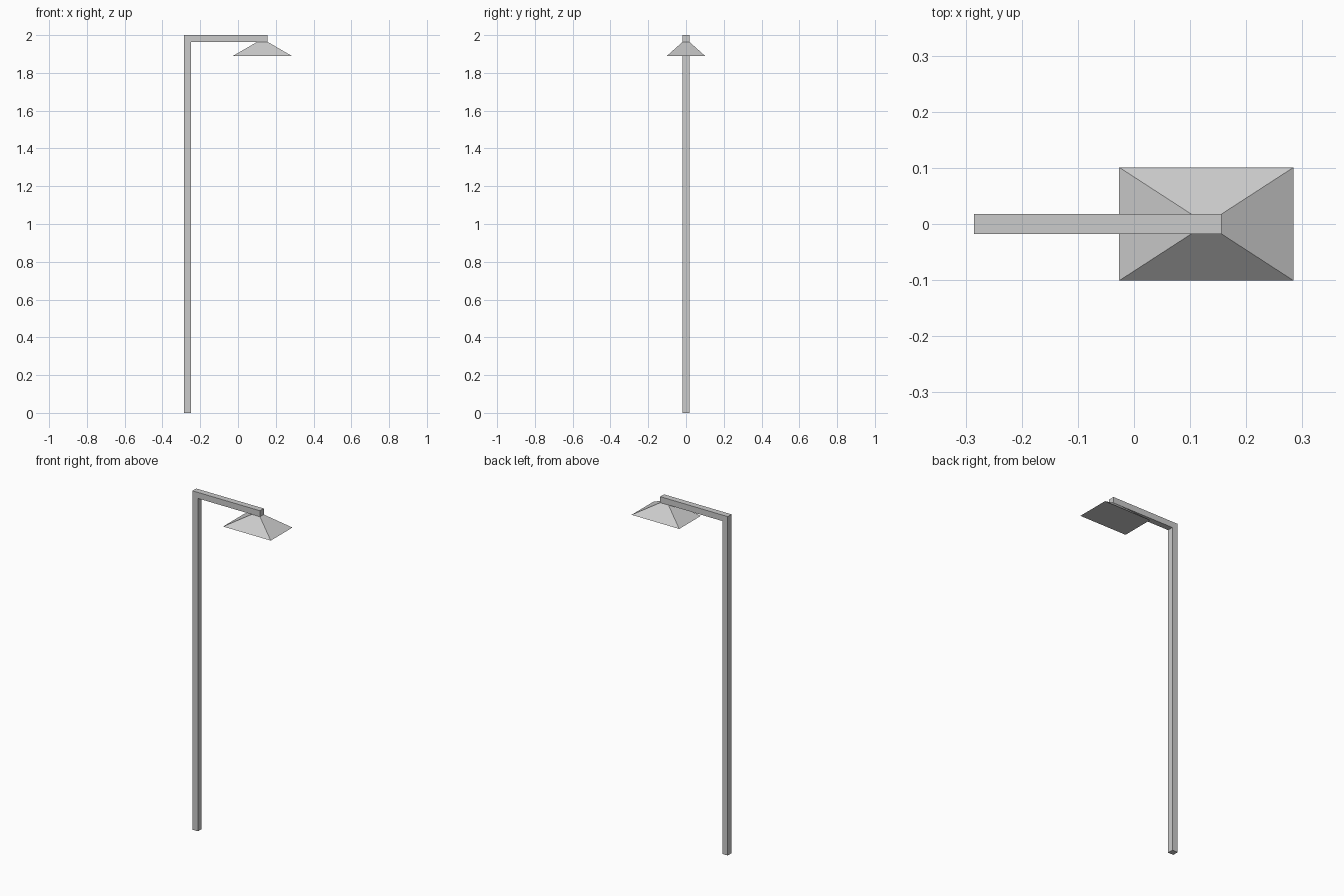
import bpy
import bmesh

if "Cube" in bpy.data.objects:
    bpy.data.objects.remove(bpy.data.objects["Cube"])

T = 0.0355           # bar thickness
L, R = -0.285, 0.156  # outer post side, arm tip
H = 2.0


def finish(name, bm):
    bmesh.ops.recalc_face_normals(bm, faces=bm.faces[:])
    mesh = bpy.data.meshes.new(name)
    bm.to_mesh(mesh)
    bm.free()
    obj = bpy.data.objects.new(name, mesh)
    bpy.context.collection.objects.link(obj)
    return obj


# Post and arm: one L-shaped profile extruded through its thickness
bm = bmesh.new()
profile = [(L, 0), (L + T, 0), (L + T, H - T), (R, H - T), (R, H), (L, H)]
face = bm.faces.new([bm.verts.new((x, -T / 2, z)) for x, z in profile])
ext = bmesh.ops.extrude_face_region(bm, geom=[face], use_keep_orig=True)
bmesh.ops.translate(bm, vec=(0, T, 0),
                    verts=[v for v in ext["geom"] if isinstance(v, bmesh.types.BMVert)])
finish("post_and_arm", bm)

# Lamp shade: a cube flared from the arm's underside to a wide base
bm = bmesh.new()
bmesh.ops.create_cube(bm, size=2)
centre = 0.129
for v in bm.verts:
    top = v.co.z > 0
    half_x, half_y, z = (R - centre, T / 2, H - T) if top else (0.1555, 0.101, 1.89)
    v.co = (centre + v.co.x * half_x, v.co.y * half_y, z)
finish("lamp_shade", bm)
